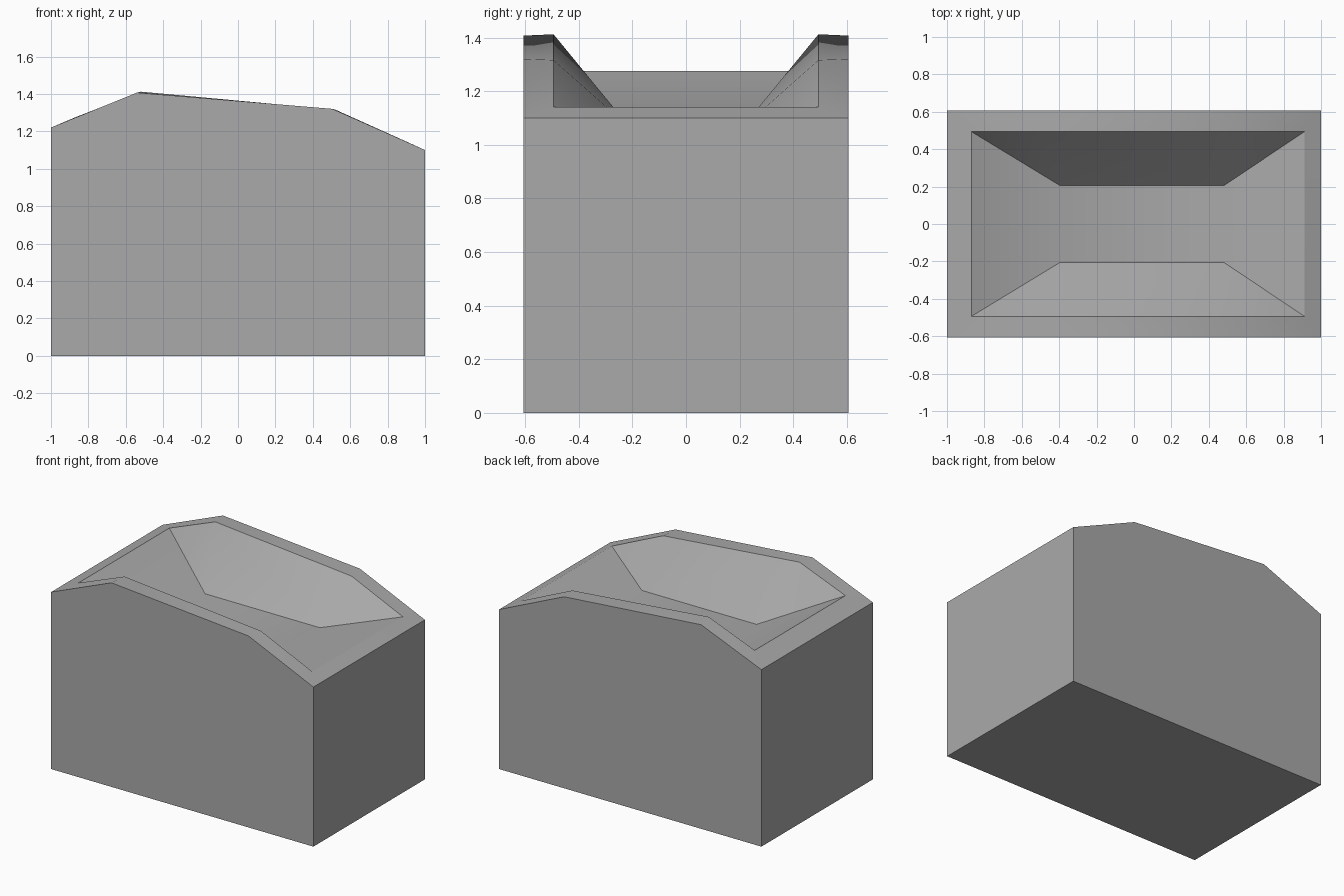
import bpy
import bmesh
from math import radians

cube = bpy.data.objects.get("Cube")
if cube:
    bpy.data.objects.remove(cube, do_unlink=True)

grey = bpy.data.materials.new("stone grey")
grey.use_nodes = True
colour = (0.4, 0.4, 0.4, 1)
grey.diffuse_color = colour
grey.node_tree.nodes["Principled BSDF"].inputs["Base Color"].default_value = colour

# Ridge profiles (x, z) of the outer edge and the hollow's lip
OUTER = [(-1, 1.22), (-0.54, 1.407), (0.505, 1.32), (1, 1.10)]
LIP = [(-0.87, 1.275), (-0.52, 1.412), (0.52, 1.316), (0.912, 1.14)]
FLOOR = [(-0.395, 1.06), (0.48, 1.06)]
BASE = [(-1, 0), (1, 0)]

bm = bmesh.new()


def pair(profile, y):
    """The same profile at the front and at the back."""
    return [[bm.verts.new((x, s * y, z)) for x, z in profile] for s in (-1, 1)]


outer, lip = pair(OUTER, 0.607), pair(LIP, 0.494)
floor, base = pair(FLOOR, 0.205), pair(BASE, 0.607)

for o, l, f, b in zip(outer, lip, floor, base):
    # Long outer wall
    bm.faces.new(b + o[::-1])
    # Long strips of the rim
    for i in range(3):
        bm.faces.new((o[i], o[i + 1], l[i + 1], l[i]))
    # Long sloping wall of the hollow
    bm.faces.new((l[0], l[1], f[0]))
    bm.faces.new((l[1], l[2], f[1], f[0]))
    bm.faces.new((l[2], l[3], f[1]))

# End walls, end rim strips and sloping ends of the hollow
for e in (0, -1):
    for a, b in ((base, outer), (outer, lip), (lip, floor)):
        bm.faces.new((a[0][e], a[1][e], b[1][e], b[0][e]))

# Hollow floor and underside
for part in (floor, base):
    bm.faces.new(part[0] + part[1][::-1])

bmesh.ops.recalc_face_normals(bm, faces=bm.faces)
mesh = bpy.data.meshes.new("hollowed_block")
bm.to_mesh(mesh)
bm.free()
mesh.materials.append(grey)
block = bpy.data.objects.new("hollowed_block", mesh)
bpy.context.collection.objects.link(block)

bpy.ops.object.select_all(action='DESELECT')
bpy.context.view_layer.objects.active = block
block.select_set(True)
bpy.ops.object.shade_smooth_by_angle(angle=radians(30))
